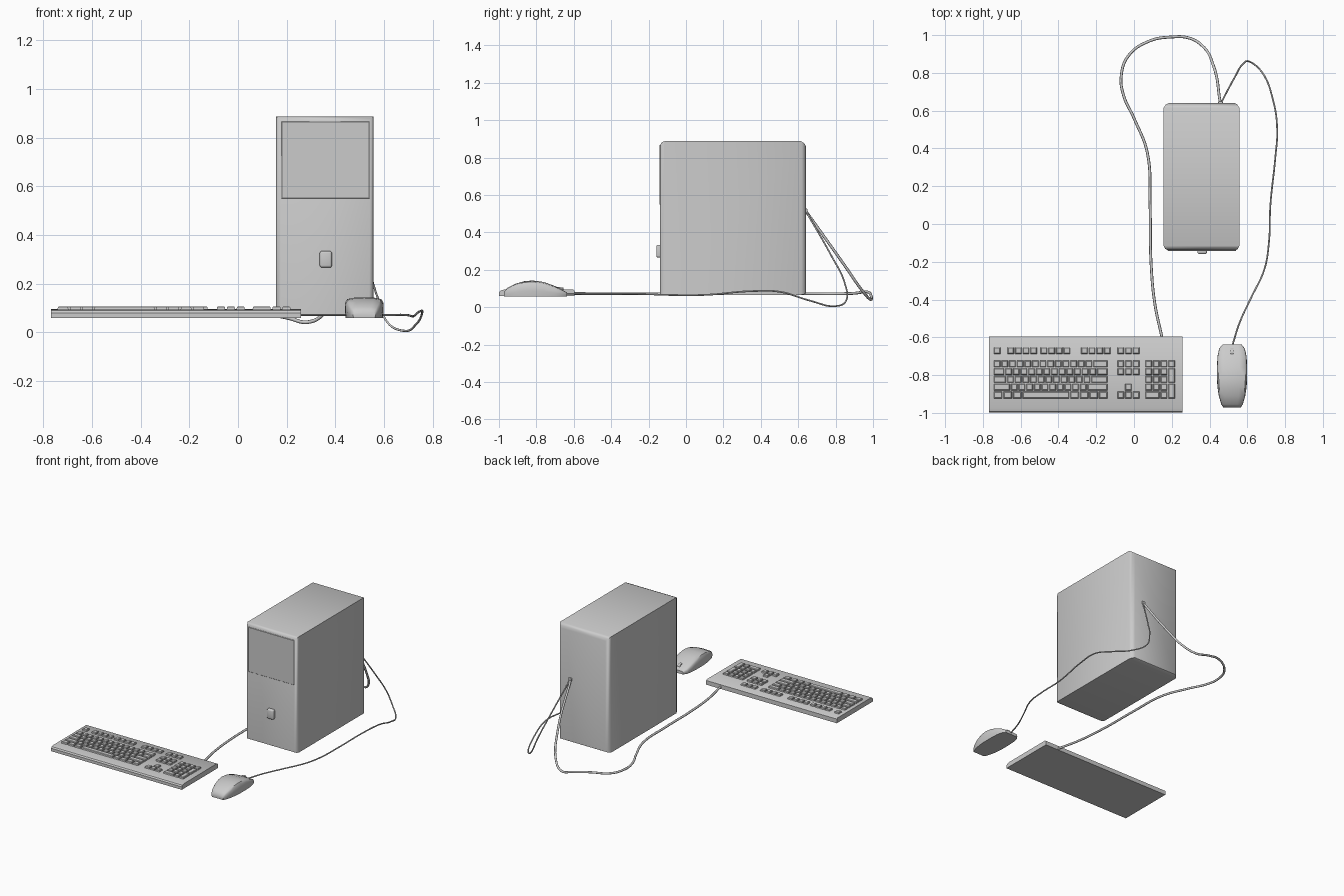
import bpy, bmesh, math
from mathutils import Vector

if "Cube" in bpy.data.objects:
    bpy.data.objects.remove(bpy.data.objects["Cube"])


def finish(name, bm, angle=35):
    bmesh.ops.recalc_face_normals(bm, faces=bm.faces)
    me = bpy.data.meshes.new(name)
    bm.to_mesh(me)
    bm.free()
    for p in me.polygons:
        p.use_smooth = True
    me.set_sharp_from_angle(angle=math.radians(angle))
    ob = bpy.data.objects.new(name, me)
    bpy.context.collection.objects.link(ob)
    return ob


def loft(bm, rings):
    loops = [[bm.verts.new(c) for c in r] for r in rings]
    n = len(loops[0])
    for a, b in zip(loops, loops[1:]):
        for i in range(n):
            j = (i + 1) % n
            bm.faces.new((a[i], a[j], b[j], b[i]))
    bm.faces.new(loops[0])
    bm.faces.new(loops[-1])


def box(name, lo, hi, bevel=0.0, segs=2, axis=None):
    bm = bmesh.new()
    bmesh.ops.create_cube(bm, size=1)
    for v in bm.verts:
        v.co = Vector(lo[i] + (v.co[i] + 0.5) * (hi[i] - lo[i]) for i in range(3))
    if bevel:
        edges = [e for e in bm.edges if axis is None or
                 abs((e.verts[0].co - e.verts[1].co)[axis]) > 1e-4]
        bmesh.ops.bevel(bm, geom=edges, offset=bevel, segments=segs,
                        profile=0.5, affect='EDGES')
    return finish(name, bm)


# Tower case: rectangles lofted front to back, with rounded rims
bm = bmesh.new()
rings = []
for y, d in [(-0.138, 0.02), (-0.132, 0.008), (-0.115, 0), (0.615, 0), (0.633, 0.012), (0.641, 0.028)]:
    x0, x1, z0, z1 = 0.157 + d, 0.558 - d, 0.066 + d * 0.3, 0.888 - d
    rings.append([(x0, y, z0), (x1, y, z0), (x1, y, z1), (x0, y, z1)])
loft(bm, rings)
finish("tower_case", bm, 50)

# Drive bay panel and power button
box("drive_panel", (0.178, -0.142, 0.55), (0.541, -0.12, 0.867), 0.002, 1)
box("power_button", (0.336, -0.159, 0.266), (0.386, -0.13, 0.334), 0.009, 3)

# Keyboard body: side profile run along x
bm = bmesh.new()
profile = [(-0.999, 0.059), (-0.999, 0.080), (-0.992, 0.089), (-0.975, 0.094),
           (-0.605, 0.095), (-0.595, 0.089), (-0.595, 0.059)]
loft(bm, [[(x, y, z) for y, z in profile] for x in (-0.768, 0.258)])
finish("keyboard_body", bm)

# Keys
U, V = 0.0405, 0.0413
GAP, KEY_BOTTOM, KEY_TOP = 0.0025, 0.09, 0.106


def key(bm, x, y, w=1, h=1):
    rings = []
    for z, d in [(KEY_BOTTOM, GAP), (KEY_TOP - 0.003, GAP + 0.002), (KEY_TOP, GAP + 0.005)]:
        x0, x1 = x + d, x + w * U - d
        y0, y1 = y - h * V + d, y - d
        rings.append([(x0, y0, z), (x1, y0, z), (x1, y1, z), (x0, y1, z)])
    loft(bm, rings)


def row(bm, x, y, widths):
    for w in widths:
        key(bm, x, y, w)
        x += w * U


ROW_Y = [-0.7195 - V * i for i in range(5)]

bm = bmesh.new()
for y, widths in zip(ROW_Y, [[1] * 13 + [2],
                             [1.5] + [1] * 12 + [1.5],
                             [1.75] + [1] * 11 + [2.25],
                             [2.25] + [1] * 10 + [2.75],
                             [1.25] * 3 + [6.25] + [1.25] * 4]):
    row(bm, -0.745, y, widths)
finish("main_keys", bm, 30)

bm = bmesh.new()
for x, n in [(-0.745, 1), (-0.673, 4), (-0.497, 4), (-0.283, 4), (-0.09, 3)]:
    row(bm, x, -0.65, [1] * n)
finish("function_keys", bm, 30)

bm = bmesh.new()
for y in (ROW_Y[0], ROW_Y[1], ROW_Y[4]):
    row(bm, -0.09, y, [1] * 3)
key(bm, -0.09 + U, ROW_Y[3])
finish("navigation_keys", bm, 30)

bm = bmesh.new()
for y, widths in zip(ROW_Y, [[1] * 4, [1] * 3, [1] * 3, [1] * 3, [2, 1]]):
    row(bm, 0.057, y, widths)
for y in (ROW_Y[1], ROW_Y[3]):
    key(bm, 0.057 + 3 * U, y, 1, 2)
finish("number_pad_keys", bm, 30)

# Mouse body: cross-sections (y, half width, top height) along its length
MX = 0.519
bm = bmesh.new()
rings = []
for y, w, t in [(-0.972, 0.046, 0.084), (-0.955, 0.057, 0.104), (-0.91, 0.070, 0.126),
                (-0.865, 0.077, 0.139), (-0.82, 0.080, 0.143), (-0.76, 0.080, 0.135),
                (-0.70, 0.077, 0.113), (-0.66, 0.068, 0.093), (-0.637, 0.050, 0.079)]:
    h = t - 0.058
    half = [(0.95, 0), (1, 0.35), (0.98, 0.75), (0.88, 0.92), (0.5, 0.99)]
    sec = half + [(0, 1)] + [(-a, b) for a, b in reversed(half)]
    rings.append([(MX + a * w, y, 0.058 + b * h) for a, b in sec])
loft(bm, rings)
finish("mouse_body", bm, 45)

# Mouse wheel
bpy.ops.mesh.primitive_cylinder_add(vertices=24, radius=0.022, depth=0.018,
                                    location=(MX, -0.68, 0.087),
                                    rotation=(0, math.pi / 2, 0))
bpy.context.object.name = "mouse_wheel"
bpy.ops.object.shade_smooth_by_angle()


# Cables
def cable(name, pts, radius):
    cu = bpy.data.curves.new(name, 'CURVE')
    cu.dimensions = '3D'
    cu.bevel_depth = radius
    cu.bevel_resolution = 2
    cu.resolution_u = 8
    cu.use_fill_caps = True
    sp = cu.splines.new('BEZIER')
    sp.bezier_points.add(len(pts) - 1)
    for bp, p in zip(sp.bezier_points, pts):
        bp.co = p
        bp.handle_left_type = bp.handle_right_type = 'AUTO'
    bpy.context.collection.objects.link(bpy.data.objects.new(name, cu))


cable("keyboard_cable", [
    (0.148, -0.60, 0.073), (0.11, -0.42, 0.072), (0.09, -0.2, 0.072), (0.085, 0.1, 0.072),
    (0.07, 0.38, 0.072), (0.0, 0.56, 0.072), (-0.055, 0.68, 0.072), (-0.068, 0.78, 0.072),
    (-0.03, 0.89, 0.074), (0.08, 0.968, 0.082), (0.20, 0.99, 0.06), (0.29, 0.985, 0.042),
    (0.36, 0.945, 0.085), (0.42, 0.84, 0.235), (0.457, 0.64, 0.515)], 0.0075)

cable("mouse_cable", [
    (0.52, -0.645, 0.072), (0.56, -0.52, 0.071), (0.62, -0.39, 0.071), (0.69, -0.24, 0.071),
    (0.714, -0.1, 0.066), (0.722, 0.1, 0.066), (0.748, 0.35, 0.086), (0.758, 0.5, 0.083),
    (0.735, 0.66, 0.036), (0.68, 0.80, 0.006), (0.615, 0.858, 0.04), (0.575, 0.845, 0.14),
    (0.535, 0.78, 0.27), (0.46, 0.64, 0.515)], 0.0045)

# Plug where both cables meet the back
box("cable_plug", (0.446, 0.63, 0.505), (0.47, 0.65, 0.527), 0.004, 2)
